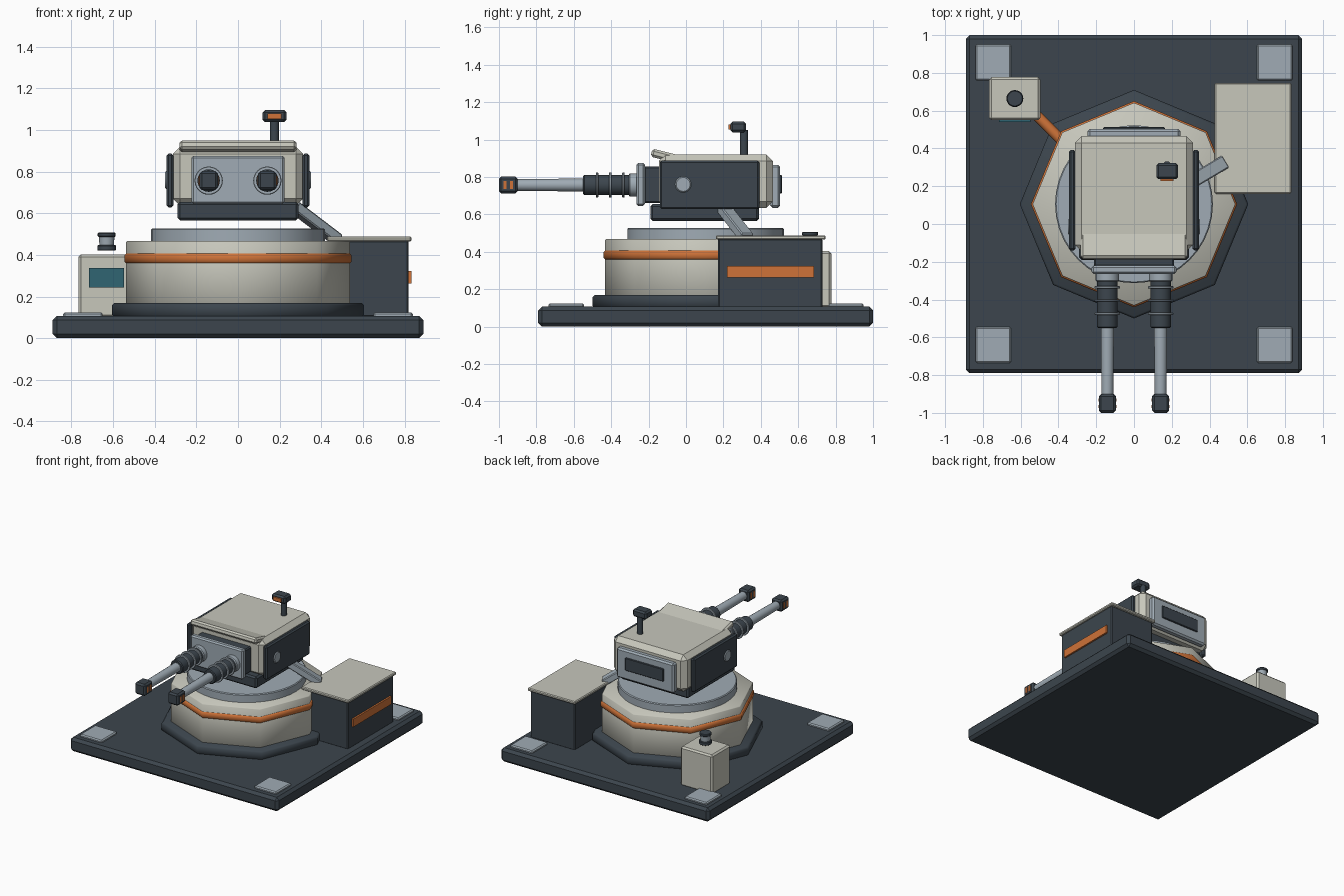
import bpy, bmesh, math
from mathutils import Matrix, Vector

if "Cube" in bpy.data.objects:
    bpy.data.objects.remove(bpy.data.objects["Cube"])


def material(name, rgb):
    m = bpy.data.materials.new(name)
    m.diffuse_color = (*rgb, 1)
    m.use_nodes = True
    m.node_tree.nodes["Principled BSDF"].inputs["Base Color"].default_value = m.diffuse_color
    return m


DARK = material("dark_metal", (0.045, 0.06, 0.075))
SHELL = material("pale_shell", (0.57, 0.57, 0.50))
STEEL = material("steel", (0.35, 0.41, 0.46))
ORANGE = material("orange", (0.62, 0.17, 0.04))
TEAL = material("teal_screen", (0.03, 0.13, 0.17))


def finish(name, bm, mat):
    bmesh.ops.recalc_face_normals(bm, faces=bm.faces)
    me = bpy.data.meshes.new(name)
    bm.to_mesh(me)
    bm.free()
    me.materials.append(mat)
    ob = bpy.data.objects.new(name, me)
    bpy.context.collection.objects.link(ob)
    return ob


def box(name, x, y, z, mat, bevel=0.0, matrix=None):
    """Box from (min, max) ranges, optionally bevelled and placed by a matrix."""
    bm = bmesh.new()
    bmesh.ops.create_cube(bm, size=1)
    for v in bm.verts:
        v.co = [(a + b) / 2 + c * (b - a) for (a, b), c in zip((x, y, z), v.co)]
    ob = finish(name, bm, mat)
    if matrix:
        ob.matrix_world = matrix
    if bevel:
        mod = ob.modifiers.new("bevel", "BEVEL")
        mod.width, mod.segments = bevel, 1
    return ob


def lathe(name, profile, mat, at=(0, 0, 0), axis="Z", steps=32, angle=35):
    """Solid of revolution from (radius, height) points; axis F points forward (-y)."""
    bm = bmesh.new()
    pts = [(0, profile[0][1])] + profile + [(0, profile[-1][1])]
    vs = [bm.verts.new((r, 0, h)) for r, h in pts]
    es = [bm.edges.new(p) for p in zip(vs, vs[1:])]
    bmesh.ops.spin(bm, geom=vs + es, cent=(0, 0, 0), axis=(0, 0, 1),
                   angle=math.tau, steps=steps)
    bmesh.ops.remove_doubles(bm, verts=bm.verts, dist=1e-5)
    rot = {"Z": Matrix(), "F": Matrix.Rotation(math.pi / 2, 4, "X"),
           "X": Matrix.Rotation(math.pi / 2, 4, "Y")}[axis]
    bm.transform(Matrix.Translation(at) @ rot)
    ob = finish(name, bm, mat)
    bpy.ops.object.select_all(action="DESELECT")
    ob.select_set(True)
    bpy.context.view_layer.objects.active = ob
    bpy.ops.object.shade_smooth_by_angle(angle=math.radians(angle))
    return ob


def disc(r, a, b, c=0.006):
    """Chamfered cylinder profile."""
    return [(r - c, a), (r, a + c), (r, b - c), (r - c, b)]


def between(a, b):
    """Matrix whose local z runs from a to b, starting at a."""
    a, b = Vector(a), Vector(b)
    return Matrix.Translation(a) @ (b - a).to_track_quat("Z", "Y").to_matrix().to_4x4()


# Base slab and corner pads
box("base_slab", (-0.89, 0.89), (-0.79, 1.0), (0, 0.107), DARK, 0.02)
for x in (-0.745, 0.745):
    for y in (-0.64, 0.855):
        box("corner_pad", (x - 0.095, x + 0.095), (y - 0.095, y + 0.095),
            (0.09, 0.124), STEEL, 0.008)

# Eight-sided pedestal with trim ring and turntable
C = (0, 0.105, 0)
lathe("pedestal_flange", disc(0.605, 0.10, 0.17, 0.012), DARK, C, steps=8, angle=50)
lathe("pedestal_body", disc(0.537, 0.16, 0.467, 0.005), SHELL, C, steps=8, angle=50)
lathe("pedestal_trim", disc(0.546, 0.357, 0.41, 0.012), ORANGE, C, steps=8, angle=50)
lathe("turntable", disc(0.418, 0.46, 0.528), STEEL, C, steps=40)

# Turret hull, lower tray and raised visor
box("turret_tray", (-0.29, 0.29), (-0.19, 0.39), (0.565, 0.655), DARK, 0.012)
box("turret_hull", (-0.313, 0.313), (-0.145, 0.465), (0.635, 0.92), SHELL, 0.035)
box("visor", (-0.282, 0.282), (-0.075, 0.075), (-0.022, 0.022), SHELL, 0.012,
    Matrix.Translation((0, -0.112, 0.912)) @ Matrix.Rotation(math.radians(-14), 4, "X"))
box("rear_plate", (-0.245, 0.245), (0.45, 0.503), (0.635, 0.865), STEEL, 0.012)
box("rear_vent", (-0.163, 0.163), (0.49, 0.513), (0.712, 0.81), DARK, 0.004)

# Gun mantlet
box("mantlet_block", (-0.212, 0.212), (-0.225, -0.1), (0.66, 0.857), DARK, 0.008)
box("mantlet_plate", (-0.224, 0.224), (-0.265, -0.22), (0.645, 0.875), STEEL, 0.01)

for s in (-1, 1):
    # Side armour and pivot caps
    box("side_armour", (s * 0.327 - 0.017, s * 0.327 + 0.017), (-0.14, 0.392),
        (0.628, 0.887), DARK, 0.01)
    lathe("pivot_cap", disc(0.045, -0.022, 0.022, 0.008), STEEL,
          (s * 0.328, -0.015, 0.76), "X", 24)
    # Twin guns
    gx = s * 0.141
    g = (gx, 0, 0.757)
    lathe("gun_collar", disc(0.062, 0.25, 0.305), STEEL, g, "F", 24)
    lathe("gun_sleeve", disc(0.054, 0.29, 0.55), DARK, g, "F", 24)
    for d in (0.335, 0.405, 0.475):
        lathe("cooling_ring", disc(0.068, d - 0.006, d + 0.006, 0.003), STEEL, g, "F", 24)
    lathe("gun_barrel", [(0.035, 0.53), (0.031, 0.92)], STEEL, g, "F", 24)
    box("muzzle", (gx - 0.045, gx + 0.045), (-1.0, -0.9), (0.712, 0.802), DARK, 0.012)
    for d in (-0.967, -0.933):
        box("muzzle_slot", (gx - 0.048, gx + 0.048), (d - 0.008, d + 0.008),
            (0.735, 0.779), ORANGE)

# Roof sensor
lathe("sensor_mast", [(0.022, 0.9), (0.022, 1.05)], DARK, (0.175, 0.31, 0), steps=16)
box("sensor_head", (0.118, 0.234), (0.237, 0.322), (1.038, 1.096), DARK, 0.012)
box("sensor_lens", (0.141, 0.208), (0.227, 0.245), (1.053, 1.08), ORANGE)

# Ammunition locker with lid, stripe and feed chute
box("locker", (0.44, 0.82), (0.17, 0.73), (0.10, 0.47), DARK, 0.008)
box("locker_lid", (0.427, 0.833), (0.16, 0.747), (0.465, 0.488), SHELL, 0.006)
box("locker_stripe", (0.81, 0.833), (0.22, 0.685), (0.262, 0.323), ORANGE)
a, b = Vector((0.265, 0.20, 0.635)), Vector((0.475, 0.325, 0.475))
axis = (b - a).normalized()
side = Vector((-axis.y, axis.x, 0)).normalized()
frame = Matrix((side, axis.cross(side), axis)).transposed().to_4x4()
box("feed_chute", (-0.037, 0.037), (-0.025, 0.025), (0, (b - a).length), STEEL, 0.006,
    Matrix.Translation(a) @ frame)

# Control cabinet with screen, beacon and conduit
box("control_cabinet", (-0.767, -0.495), (0.55, 0.777), (0.10, 0.403), SHELL, 0.012)
box("cabinet_screen", (-0.715, -0.547), (0.541, 0.56), (0.244, 0.337), TEAL)
K = (-0.631, 0.664, 0)
lathe("beacon_base", disc(0.045, 0.42, 0.447, 0.004), DARK, K, steps=20)
lathe("beacon_lamp", [(0.034, 0.44), (0.038, 0.49)], STEEL, K, steps=20)
lathe("beacon_cap", disc(0.043, 0.487, 0.507, 0.004), DARK, K, steps=20)
conduit = lathe("conduit", [(0.028, 0), (0.028, 0.2)], ORANGE, steps=16)
conduit.matrix_world = between((-0.52, 0.58, 0.26), (-0.38, 0.438, 0.26))
